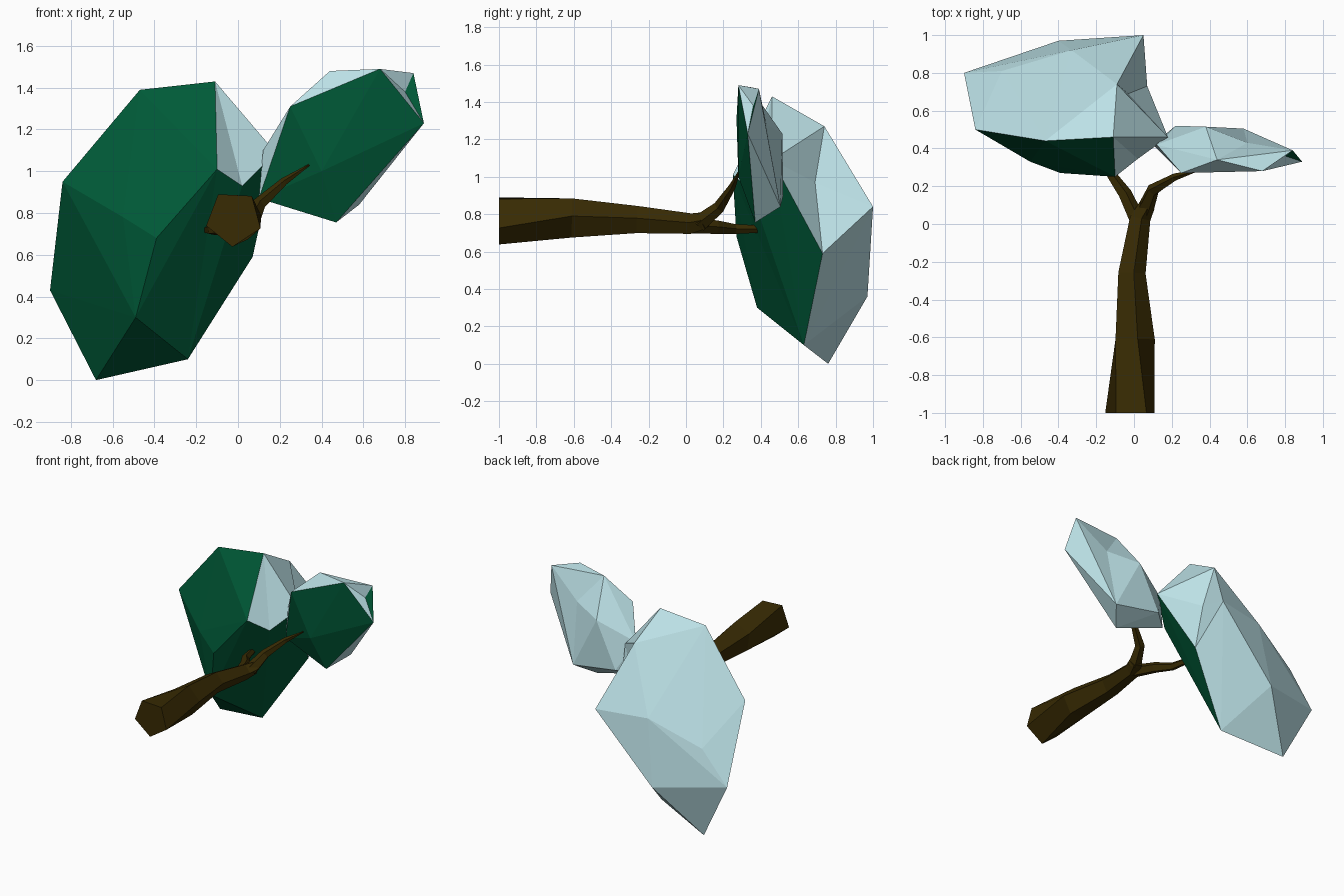
import bpy, bmesh, math
from mathutils import Vector

if "Cube" in bpy.data.objects:
    bpy.data.objects.remove(bpy.data.objects["Cube"])


def material(name, rgb):
    m = bpy.data.materials.new(name)
    m.diffuse_color = (*rgb, 1)
    m.use_nodes = True
    m.node_tree.nodes["Principled BSDF"].inputs["Base Color"].default_value = m.diffuse_color
    return m


BARK = material("brown bark", (0.040, 0.024, 0.001))
LEAF = material("dark green leaves", (0.0, 0.105, 0.04))
SNOW = material("pale blue snow", (0.50, 0.75, 0.79))


def finish(name, bm, mats):
    bmesh.ops.recalc_face_normals(bm, faces=bm.faces)
    me = bpy.data.meshes.new(name)
    for m in mats:
        me.materials.append(m)
    bm.to_mesh(me)
    bm.free()
    ob = bpy.data.objects.new(name, me)
    bpy.context.collection.objects.link(ob)


def limb(name, stations, sides=5):
    """Tapered low-poly tube through (x, y, z, radius, twist) stations."""
    bm = bmesh.new()
    pts = [Vector(s[:3]) for s in stations]
    rings = []
    for i, s in enumerate(stations):
        t = pts[min(i + 1, len(pts) - 1)] - pts[max(i - 1, 0)]
        if name == "trunk" and i == 0:
            t = Vector((0, 1, 0))
        t.normalize()
        u = (Vector((1, 0, 0)) - t * t.x).normalized()
        v = t.cross(u)
        ring = []
        for k in range(sides):
            a = 2 * math.pi * k / sides + math.pi / 2 - s[4]
            ring.append(bm.verts.new(pts[i] + s[3] * (u * math.cos(a) + v * math.sin(a))))
        rings.append(ring)
    for r0, r1 in zip(rings, rings[1:]):
        for k in range(sides):
            n = (k + 1) % sides
            bm.faces.new((r0[k], r0[n], r1[n], r1[k]))
    bm.faces.new(rings[0])
    bm.faces.new(rings[-1])
    finish(name, bm, [BARK])


def dent(bm, point, across_edge):
    """Push one facet, or the two facets sharing an edge, in to a point."""
    p = Vector(point)

    def edge_gap(e):
        a, b = (v.co for v in e.verts)
        t = max(0, min(1, (p - a).dot(b - a) / (b - a).length_squared))
        return (a + (b - a) * t - p).length

    if across_edge:
        e = min(bm.edges, key=edge_gap)
        face = bmesh.utils.face_join(list(e.link_faces))
    else:
        face = min(bm.faces, key=lambda f: (f.calc_center_median() - p).length)
    new = bmesh.ops.poke(bm, faces=[face])["verts"][0]
    new.co = p


def clump(name, points, is_snow, dents=()):
    """Faceted foliage hull, leaves below and snow on top."""
    bm = bmesh.new()
    for p in points:
        bm.verts.new(p)
    bmesh.ops.convex_hull(bm, input=bm.verts)
    loose = [v for v in bm.verts if not v.link_faces]
    bmesh.ops.delete(bm, geom=loose, context='VERTS')
    for point, across_edge in dents:
        dent(bm, point, across_edge)
    bmesh.ops.recalc_face_normals(bm, faces=bm.faces)
    bm.normal_update()
    for f in bm.faces:
        f.material_index = 1 if is_snow(f.normal) else 0
    finish(name, bm, [LEAF, SNOW])


# Trunk lies along y, forking into two branches
limb("trunk", [(-0.02, -1, 0.775, 0.137, -0.05), (0, -0.61, 0.775, 0.111, 0.45),
               (-0.015, -0.26, 0.768, 0.077, 0.45), (0.03, 0.03, 0.747, 0.058, 0.45),
               (0.065, 0.10, 0.765, 0.048, 0.45)])
limb("right_branch", [(0.055, 0.07, 0.75, 0.048, 0.4), (0.10, 0.18, 0.84, 0.034, 0.4),
                      (0.22, 0.25, 0.95, 0.02, 0.4), (0.34, 0.285, 1.03, 0.005, 0.4)])
limb("left_branch", [(0.02, 0.01, 0.74, 0.045, 0.4), (-0.05, 0.16, 0.73, 0.038, 0.4),
                     (-0.12, 0.26, 0.72, 0.028, 0.4), (-0.15, 0.40, 0.72, 0.02, 0.4)])

# Large left clump
clump("large_foliage", [
    (-0.68, 0.76, 0.0), (-0.24, 0.63, 0.10), (0.07, 0.73, 0.59), (0.05, 1.0, 0.84),
    (0.18, 0.46, 1.09), (-0.11, 0.46, 1.43), (-0.09, 0.74, 1.27),
    (-0.10, 0.25, 1.01), (-0.39, 0.27, 0.68), (-0.49, 0.38, 0.30),
    (-0.84, 0.50, 0.95), (-0.90, 0.80, 0.43), (-0.47, 0.44, 1.39), (-0.55, 0.33, 0.78),
    (-0.40, 0.97, 0.36), (-0.33, 0.92, 0.84), (-0.70, 0.81, 0.67)],
    lambda n: n.y > -0.1 and not (n.x > 0.3 and n.z < -0.2 and n.y < 0.1)
    or (n.x > 0.2 and n.z > 0.1),
    [((0.02, 0.345, 0.93), True), ((-0.03, 0.69, 0.97), True)])

# Small right clump
clump("small_foliage", [
    (0.25, 0.27, 1.31), (0.68, 0.28, 1.49), (0.89, 0.33, 1.23), (0.47, 0.37, 0.755),
    (0.10, 0.42, 0.87), (0.40, 0.28, 1.0), (0.44, 0.34, 1.48), (0.84, 0.39, 1.47),
    (0.58, 0.505, 0.84), (0.12, 0.42, 1.10), (0.22, 0.52, 0.90), (0.38, 0.515, 1.23)],
    lambda n: n.y > -0.65 or (n.x > 0.3 and n.z > 0) or n.z > 0.4,
    [((0.80, 0.36, 1.38), False), ((0.60, 0.43, 1.28), True)])
